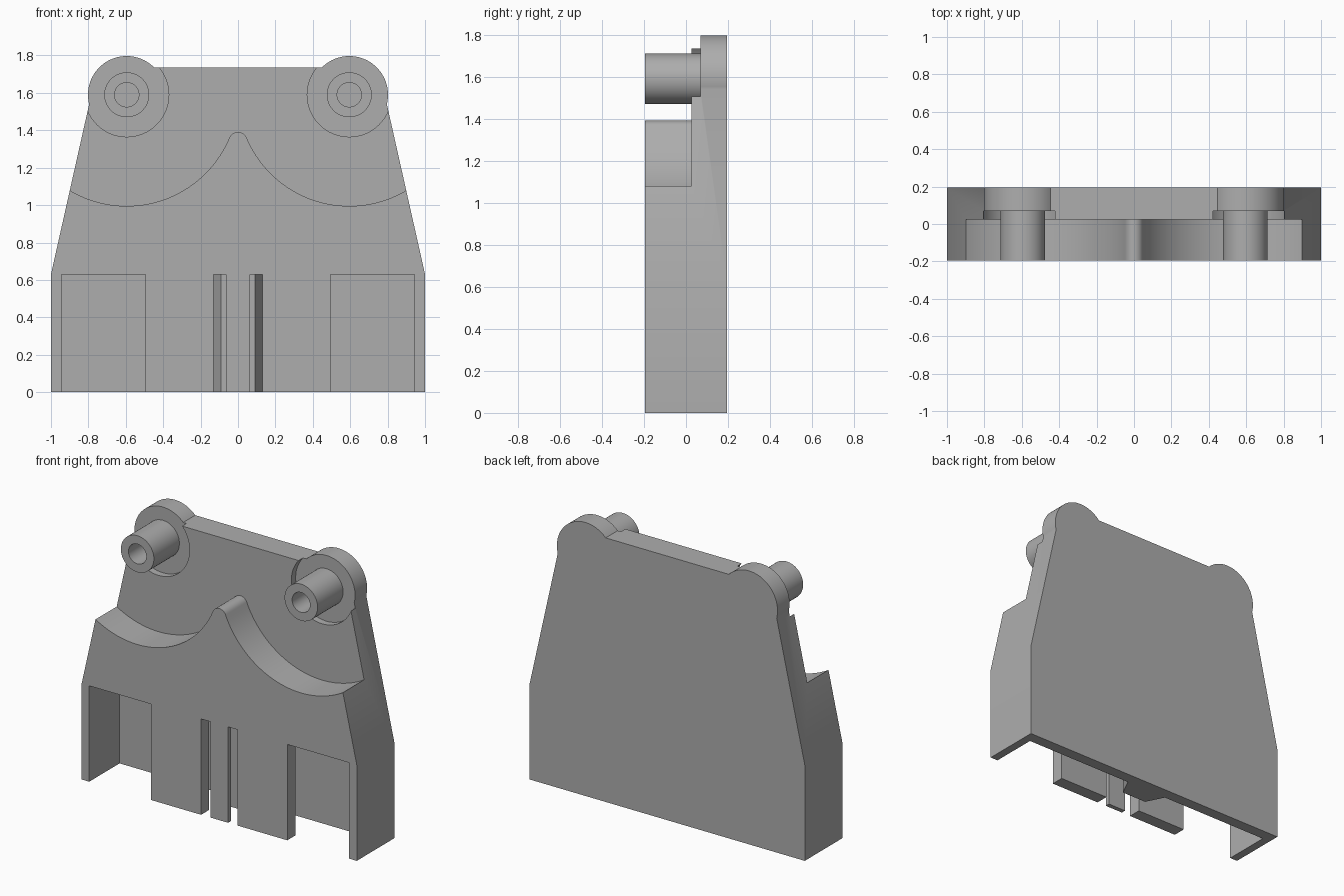
import bpy, bmesh
from math import radians, sin, cos, acos, degrees
from mathutils import Vector

cube = bpy.data.objects.get("Cube")
if cube:
    bpy.data.objects.remove(cube, do_unlink=True)

grey = bpy.data.materials.new("plain_grey")
grey.use_nodes = True
grey.diffuse_color = (0.42, 0.42, 0.42, 1)
grey.node_tree.nodes["Principled BSDF"].inputs["Base Color"].default_value = grey.diffuse_color

BOSS_X, BOSS_Z = 0.595, 1.59
FRONT, BACK = -0.195, 0.195


def arc(cx, cz, r, start, end, n):
    """Points on an arc, angles in degrees."""
    angles = [radians(start + (end - start) * i / n) for i in range(n + 1)]
    return [(cx + r * cos(a), cz + r * sin(a)) for a in angles]


def mirrored(half):
    """Close a half outline with its mirror image across x = 0."""
    return half + [(-x, v) for x, v in reversed(half)]


def prism(name, outline, low, high, upright=True):
    """Extrude an xz outline along y, or an xy outline along z."""
    bm = bmesh.new()
    verts = [bm.verts.new((u, low, v) if upright else (u, v, low)) for u, v in outline]
    face = bm.faces.new(verts)
    moved = bmesh.ops.extrude_face_region(bm, geom=[face])["geom"]
    shift = Vector((0, high - low, 0)) if upright else Vector((0, 0, high - low))
    bmesh.ops.translate(bm, vec=shift, verts=[g for g in moved if isinstance(g, bmesh.types.BMVert)])
    bmesh.ops.recalc_face_normals(bm, faces=bm.faces)
    mesh = bpy.data.meshes.new(name)
    bm.to_mesh(mesh)
    bm.free()
    obj = bpy.data.objects.new(name, mesh)
    bpy.context.collection.objects.link(obj)
    mesh.materials.append(grey)
    return obj


def disc(name, x, r, low, high):
    return prism(name, arc(x, BOSS_Z, r, 0, 360, 64)[:-1], low, high)


def activate(obj):
    bpy.ops.object.select_all(action="DESELECT")
    obj.select_set(True)
    bpy.context.view_layer.objects.active = obj


def cut(obj, cutter):
    """Subtract the cutter and remove it."""
    mod = obj.modifiers.new("cut", "BOOLEAN")
    mod.operation = "DIFFERENCE"
    mod.solver = "EXACT"
    mod.object = cutter
    activate(obj)
    bpy.ops.object.modifier_apply(modifier=mod.name)
    bpy.data.objects.remove(cutter, do_unlink=True)


def smooth(obj):
    activate(obj)
    bpy.ops.object.shade_smooth_by_angle(angle=radians(30))


# Full-depth body: tapered sides and two round ears
body = prism("cover_body",
             mirrored([(-1, 0), (-1, 0.63)] + arc(-BOSS_X, BOSS_Z, 0.207, 194, 44.5, 40)),
             FRONT, BACK)

# Twin scallops with a rounded peak, stepping the upper front back
tip = 0.05
reach = 0.595 + tip
lean = degrees(acos(BOSS_X / reach))
peak_z = BOSS_Z - reach * sin(radians(lean))
scallop = [(-1.19, 2.2)] + arc(-BOSS_X, BOSS_Z, 0.595, 180, 360 - lean, 48)
scallop += arc(0, peak_z, tip, 180 - lean, 90, 8)[1:-1]
cut(body, prism("scallop_cutter", mirrored(scallop), -0.3, 0.025))

# Round recess around each boss
for x in (-BOSS_X, BOSS_X):
    cut(body, disc("recess_cutter", x, 0.225, -0.3, 0.07))

# Open-bottomed cavity with windows, slots, thin tongue and rear wedge
cavity = [(0.09, 0), (0.15, 0.12), (0.945, 0.12), (0.945, -0.3), (0.495, -0.3),
          (0.495, -0.11), (0.132, -0.11), (0.132, -0.3), (0.065, -0.3), (0.065, -0.165)]
cut(body, prism("cavity_cutter", mirrored(cavity), -0.1, 0.63, upright=False))
smooth(body)

# Hollow bosses
for side, x in (("right", -BOSS_X), ("left", BOSS_X)):
    boss = disc(side + "_boss", x, 0.12, FRONT, 0.07)
    cut(boss, disc("bore_cutter", x, 0.065, -0.3, 0.3))
    smooth(boss)
